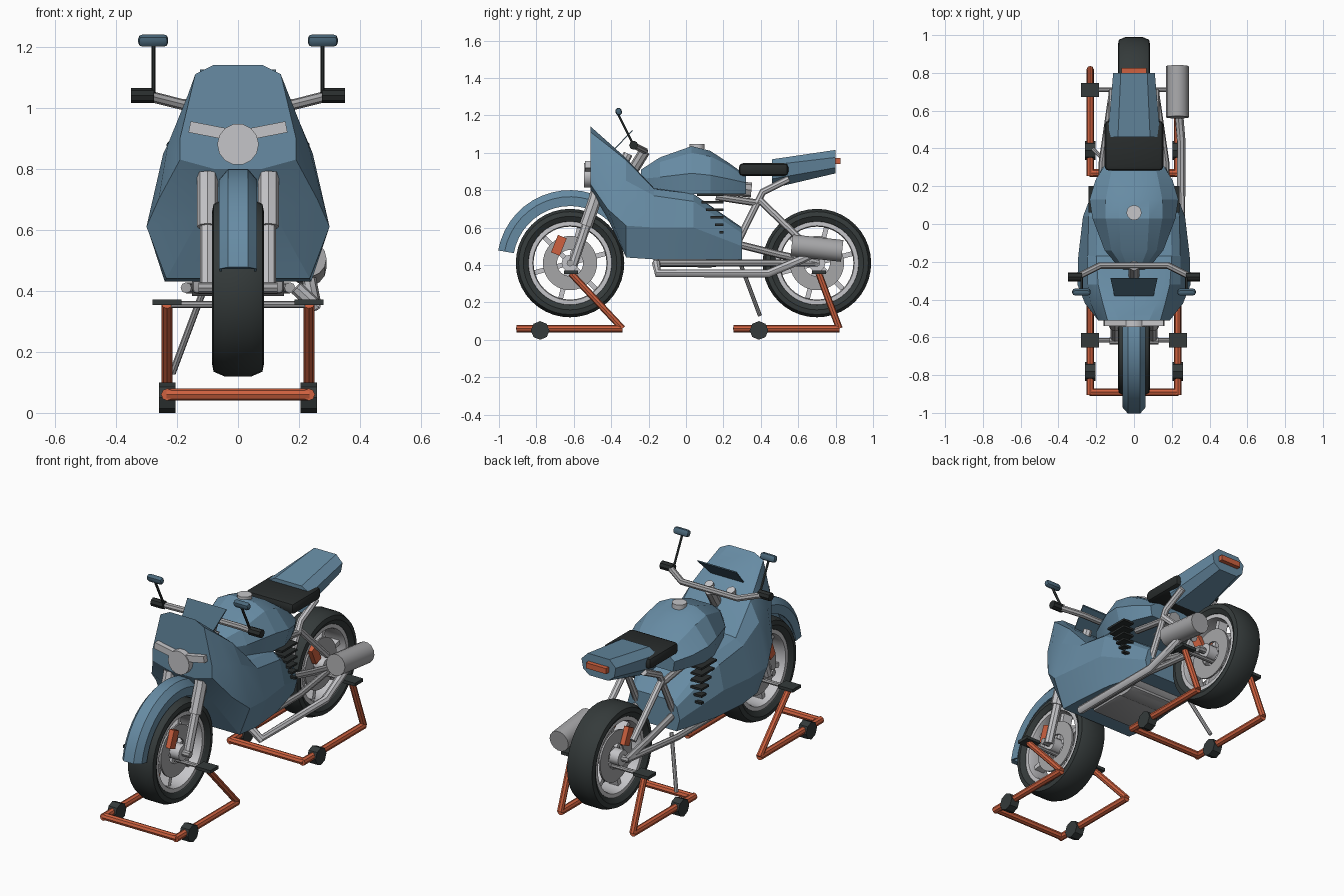
import bpy, bmesh, math
from mathutils import Vector, Matrix

cube = bpy.data.objects.get("Cube")
if cube:
    bpy.data.objects.remove(cube, do_unlink=True)


def material(name, rgb):
    m = bpy.data.materials.new(name)
    m.use_nodes = True
    m.diffuse_color = (*rgb, 1)
    m.node_tree.nodes["Principled BSDF"].inputs["Base Color"].default_value = (*rgb, 1)
    return m


BLUE = material("body blue", (.135, .26, .37))
SLATE = material("dark blue", (.07, .14, .2))
RUBBER = material("rubber", (.035, .043, .043))
BLACK = material("black trim", (.022, .026, .026))
STEEL = material("steel", (.38, .38, .39))
LIGHT = material("light alloy", (.56, .56, .58))
ORANGE = material("orange", (.62, .12, .05))


def finish(ob, mat, angle=30):
    ob.data.materials.append(mat)
    bpy.ops.object.select_all(action='DESELECT')
    ob.select_set(True)
    bpy.context.view_layer.objects.active = ob
    if ob.type == 'CURVE':
        bpy.ops.object.convert(target='MESH')
        ob = bpy.context.object
    bpy.ops.object.shade_smooth_by_angle(angle=math.radians(angle))
    return ob


def add_mesh(name, bm, mat, angle=30):
    bmesh.ops.recalc_face_normals(bm, faces=bm.faces)
    me = bpy.data.meshes.new(name)
    bm.to_mesh(me)
    bm.free()
    ob = bpy.data.objects.new(name, me)
    bpy.context.collection.objects.link(ob)
    return finish(ob, mat, angle)


def loft(name, rings, mat, caps=True, closed=False, angle=30):
    """Skin a list of equal-length closed rings of points."""
    bm = bmesh.new()
    rows = [[bm.verts.new(p) for p in r] for r in rings]
    n = len(rows[0])
    pairs = list(zip(rows, rows[1:])) + ([(rows[-1], rows[0])] if closed else [])
    for a, b in pairs:
        for i in range(n):
            j = (i + 1) % n
            bm.faces.new((a[i], a[j], b[j], b[i]))
    if caps and not closed:
        bm.faces.new(rows[0])
        bm.faces.new(rows[-1])
    return add_mesh(name, bm, mat, angle)


def body(name, sections, mat, angle=20):
    """Skin mirrored half outlines, each given as (y, [(x, z), ...])."""
    rings = [[(x, y, z) for x, z in half] + [(-x, y, z) for x, z in reversed(half)]
             for y, half in sections]
    return loft(name, rings, mat, angle=angle)


def lathe_x(name, profile, y, z, mat, steps=40, arc=None):
    """Turn a closed (x, radius) profile about the x axis, fully or over an arc."""
    a0, a1 = arc or (0, 360)
    count = steps + (1 if arc else 0)
    rings = []
    for i in range(count):
        a = math.radians(a0 + (a1 - a0) * i / steps)
        rings.append([(x, y + r * math.cos(a), z + r * math.sin(a)) for x, r in profile])
    return loft(name, rings, mat, closed=not arc)


def tube(name, pts, r, mat, res=2):
    cu = bpy.data.curves.new(name, 'CURVE')
    cu.dimensions = '3D'
    cu.bevel_depth, cu.bevel_resolution, cu.use_fill_caps = r, res, True
    sp = cu.splines.new('POLY')
    sp.points.add(len(pts) - 1)
    for p, q in zip(sp.points, pts):
        p.co = (*q, 1)
    ob = bpy.data.objects.new(name, cu)
    bpy.context.collection.objects.link(ob)
    return finish(ob, mat, 40)


def box(name, loc, size, mat, rot=(0, 0, 0), bevel=0):
    bm = bmesh.new()
    bmesh.ops.create_cube(bm, size=1)
    bmesh.ops.scale(bm, vec=size, verts=bm.verts)
    if bevel:
        bmesh.ops.bevel(bm, geom=bm.edges[:], offset=bevel, segments=2, affect='EDGES', profile=.5)
    ob = add_mesh(name, bm, mat)
    ob.location = loc
    ob.rotation_euler = [math.radians(a) for a in rot]
    return ob


def mirrored(half):
    return half + [(-x, r) for x, r in reversed(half)]


# Wheels with tyre, rim, spokes and brake discs
AXLE = .41
for end, wy in (("front", -.62), ("rear", .70)):
    lathe_x(end + "_tyre", mirrored([(.05, .215), (.07, .225), (.085, .25), (.08, .275), (.045, .29)]),
            wy, AXLE, RUBBER)
    lathe_x(end + "_rim", mirrored([(.05, .195), (.065, .2), (.065, .228), (.05, .228)]), wy, AXLE, LIGHT)
    tube(end + "_hub", [(-.085, wy, AXLE), (.085, wy, AXLE)], .045, LIGHT, 4)
    for k in range(6):
        a = math.radians(60 * k + 15)
        box(end + "_spoke", (0, wy + .12 * math.cos(a), AXLE + .12 * math.sin(a)),
            (.06, .17, .026), LIGHT, (60 * k + 15, 0, 0))
    for s in (1, -1):
        lathe_x(end + "_brake_disc", [(s * .032, .07), (s * .032, .145), (s * .042, .145), (s * .042, .07)],
                wy, AXLE, STEEL)
    tube(end + "_axle", [(-.13, wy, AXLE), (.13, wy, AXLE)], .018, STEEL)
for s in (1, -1):
    box("front_caliper", (s * .055, -.68, .505), (.03, .05, .10), ORANGE, (-22, 0, 0))
    box("rear_caliper", (s * .055, .62, .50), (.03, .05, .10), ORANGE, (25, 0, 0))

# Front mudguard
lathe_x("front_mudguard", mirrored([(.06, .305), (.062, .355), (.032, .39)])
        + [(-.052, .305), (-.052, .35), (.052, .35), (.052, .305)],
        -.62, AXLE, BLUE, 16, (40, 170))

# Front fork
for s in (1, -1):
    tube("fork_leg", [(s * .1, -.605, .40), (s * .1, -.53, .62)], .025, LIGHT)
    tube("fork_sleeve", [(s * .1, -.535, .61), (s * .1, -.485, .755), (s * .1, -.478, .785)], .035, LIGHT)

# Fairing with windscreen, narrowing toward the back
body("fairing", [
    (-.51, [(.08, 1.14), (.14, 1.11), (.19, .90), (.19, .83), (.08, .80)]),
    (-.42, [(.12, 1.06), (.165, 1.04), (.23, .88), (.26, .70), (.12, .65)]),
    (-.32, [(.15, .97), (.19, .96), (.245, .85), (.30, .61), (.235, .44)]),
    (-.17, [(.16, .81), (.20, .805), (.245, .77), (.295, .60), (.24, .43)]),
    (.04, [(.15, .78), (.19, .78), (.24, .74), (.27, .60), (.22, .43)]),
    (.30, [(.10, .60), (.13, .59), (.15, .57), (.17, .50), (.15, .43)])], BLUE)

# Cooling fins on the fairing flanks
for s in (1, -1):
    for k in range(6):
        y0 = .06 + .024 * k
        box("cooling_fin", (s * .205, (y0 + .2) / 2, .775 - .04 * k), (.07, .2 - y0, .012), BLACK)

# Fuel tank and cap
body("fuel_tank", [
    (-.24, [(.03, .91), (.05, .90), (.07, .86), (.06, .80)]),
    (-.14, [(.07, .975), (.12, .95), (.155, .87), (.14, .79)]),
    (.03, [(.08, 1.035), (.15, 1.00), (.22, .89), (.20, .78)]),
    (.13, [(.08, 1.01), (.15, .98), (.235, .88), (.21, .78)]),
    (.23, [(.07, .945), (.13, .93), (.205, .86), (.18, .78)]),
    (.32, [(.07, .88), (.11, .87), (.15, .84), (.14, .78)])], BLUE)
tube("tank_cap", [(0, .06, 1.02), (0, .06, 1.048)], .04, LIGHT, 4)

# Seat, tail and tail light
box("seat", (0, .415, .91), (.31, .265, .068), BLACK, bevel=.022)
body("tail", [
    (.46, [(.085, .965), (.14, .935), (.13, .86), (.09, .81)]),
    (.80, [(.07, 1.015), (.11, .975), (.10, .92), (.06, .89)])], BLUE)
box("tail_light", (0, .805, .955), (.13, .04, .032), ORANGE)

# Headlight and indicators
tube("headlight", [(0, -.545, .88), (0, -.50, .88)], .068, LIGHT, 5)
for s in (1, -1):
    box("indicator", (s * .095, -.525, .925), (.13, .03, .037), LIGHT, (0, -s * 11, 0))

# Handlebar, grips, mirrors and instruments
tube("handlebar", [(-.30, -.28, 1.04), (-.18, -.22, 1.01), (.18, -.22, 1.01), (.30, -.28, 1.04)], .018, STEEL)
tube("steering_stem", [(0, -.22, 1.01), (0, -.30, .88)], .03, STEEL)
for s in (1, -1):
    tube("grip", [(s * .275, -.28, 1.04), (s * .35, -.28, 1.04)], .024, BLACK)
    tube("mirror_stalk", [(s * .277, -.285, 1.05), (s * .277, -.365, 1.21)], .007, RUBBER, 1)
    box("mirror", (s * .278, -.36, 1.22), (.098, .034, .04), SLATE, (20, 0, 0), .014)
    tube("gauge", [(s * .07, -.33, .95), (s * .07, -.31, .995)], .025, LIGHT)
body("instrument_panel", [
    (-.40, [(.10, 1.005), (.10, .997)]),
    (-.285, [(.125, 1.125), (.125, 1.117)])], SLATE)

# Engine, rear frame and swing arm
tube("crankcase", [(-.15, .10, .51), (.15, .10, .51)], .13, STEEL, 5)
box("engine_sump", (0, 0, .425), (.30, .35, .07), STEEL, bevel=.015)
tube("frame_spine", [(0, -.22, .86), (0, .35, .80)], .04, STEEL)
for s in (1, -1):
    x = s * .115
    tube("swing_arm", [(x, .28, .51), (x, .50, .455), (x, .71, .41)], .02, STEEL)
    tube("lower_rail", [(s * .17, -.15, .41), (s * .17, .32, .41), (x, .70, .41)], .018, STEEL)
    tube("seat_strut", [(x, .28, .53), (x, .41, .79), (x, .55, .86)], .019, LIGHT)
    tube("rear_strut", [(x, .39, .75), (x, .65, .50)], .019, LIGHT)
    tube("upper_rail", [(x, .16, .765), (x, .39, .73)], .019, STEEL)

# Exhaust pipe and silencer on the left
tube("exhaust_pipe", [(.19, -.16, .41), (.25, -.15, .355), (.25, .44, .355), (.235, .62, .43), (.23, .68, .46)], .023, LIGHT)
tube("silencer", [(.23, .565, .505), (.23, .835, .475)], .06, STEEL, 5)

# Side stand on the right
tube("side_stand", [(-.11, .29, .41), (-.215, .395, .13)], .011, STEEL)

# Paddock stands: frame, rollers and lift pads
for end, y_cross, y_back, y_roll, y_pad in (("front", -.89, -.34, -.78, -.615), ("rear", .27, .82, .39, .71)):
    tube(end + "_stand_bar", [(-.235, y_cross, .06), (.235, y_cross, .06)], .02, ORANGE)
    tube(end + "_stand_rod", [(-.22, y_pad, .355), (.22, y_pad, .355)], .012, STEEL)
    for s in (1, -1):
        x = s * .232
        tube(end + "_stand_side", [(x, y_cross - .015, .06), (x, y_back, .06)], .02, ORANGE)
        tube(end + "_stand_upright", [(x, y_back, .06), (x, y_pad, .355)], .018, ORANGE)
        tube(end + "_stand_roller", [(x - .027, y_roll, .05), (x + .027, y_roll, .05)], .05, RUBBER)
        box(end + "_stand_pad", (x, y_pad, .362), (.095, .075, .018), RUBBER)
